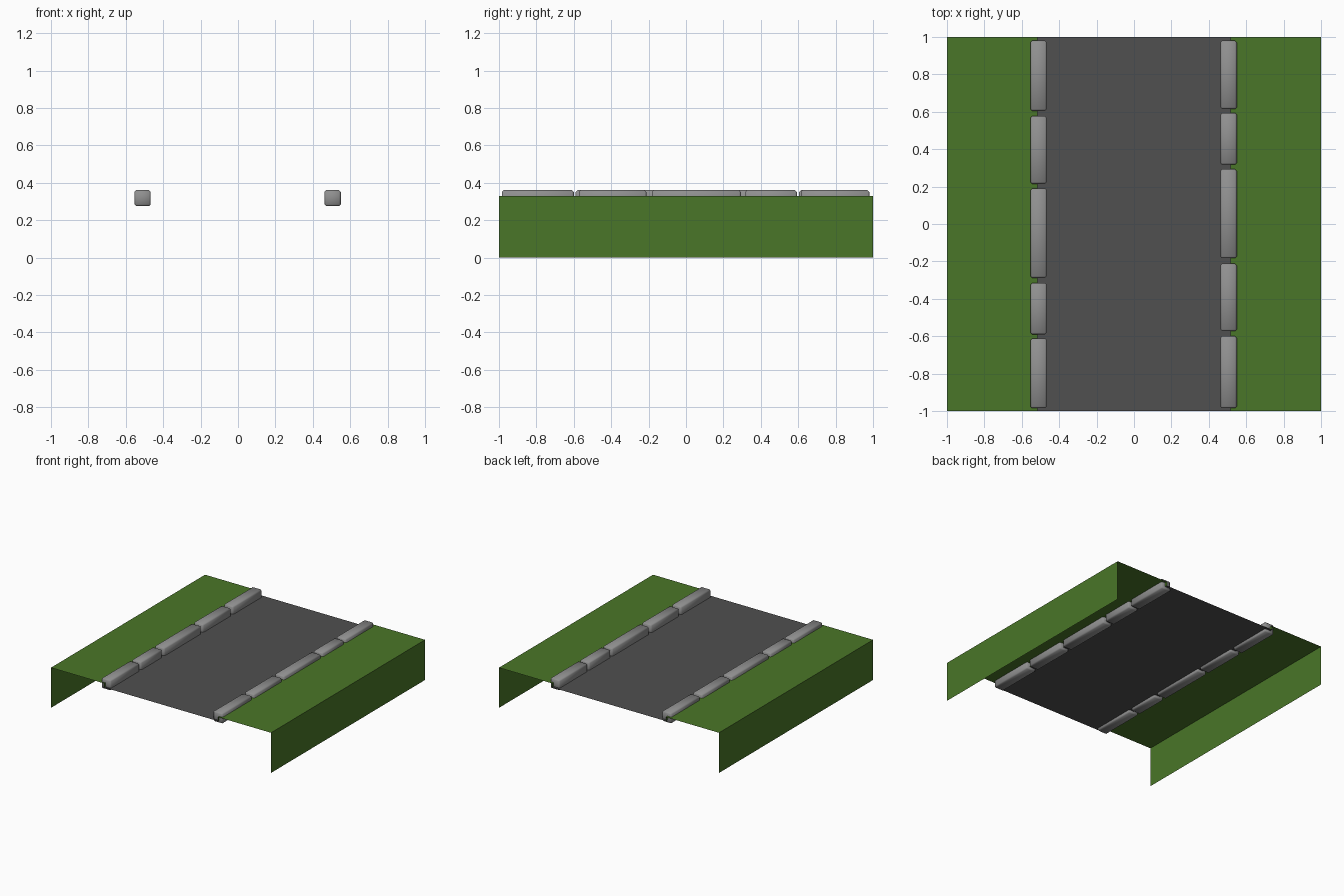
import bpy, bmesh

if "Cube" in bpy.data.objects:
    bpy.data.objects.remove(bpy.data.objects["Cube"])

GRASS_Z, ROAD_Z, STEP_X = 0.33, 0.297, 0.517


def material(name, rgb):
    m = bpy.data.materials.new(name)
    m.diffuse_color = (*rgb, 1)
    m.use_nodes = True
    m.node_tree.nodes["Principled BSDF"].inputs["Base Color"].default_value = m.diffuse_color
    return m


grass = material("grass", (0.068, 0.18, 0.021))
asphalt = material("asphalt", (0.08, 0.08, 0.08))
stone = material("stone", (0.28, 0.28, 0.28))


def add_object(name, bm, mat):
    me = bpy.data.meshes.new(name)
    bm.to_mesh(me)
    bm.free()
    me.materials.append(mat)
    ob = bpy.data.objects.new(name, me)
    bpy.context.collection.objects.link(ob)
    return ob


def strip(name, profile, mat):
    """Sweep an open x/z profile along the full length of the road."""
    bm = bmesh.new()
    rows = [[bm.verts.new((x, y, z)) for x, z in profile] for y in (-1, 1)]
    for i in range(len(profile) - 1):
        bm.faces.new((rows[0][i], rows[0][i + 1], rows[1][i + 1], rows[1][i]))
    return add_object(name, bm, mat)


def curb_stone(name, x, y0, y1):
    """Rectangular stone with softened edges."""
    bm = bmesh.new()
    bmesh.ops.create_cube(bm, size=1)
    bmesh.ops.scale(bm, vec=(0.087, y1 - y0, 0.085), verts=bm.verts)
    bmesh.ops.translate(bm, vec=(x, (y0 + y1) / 2, 0.318), verts=bm.verts)
    bmesh.ops.bevel(bm, geom=bm.edges[:], offset=0.009, segments=1,
                    affect='EDGES')
    for f in bm.faces:
        f.smooth = True
    add_object(name, bm, stone)


# Road surface, slightly sunken between the verges
strip("road", [(-STEP_X, ROAD_Z), (STEP_X, ROAD_Z)], asphalt)

# Grass verges: outer wall, top, small step down to the road
verge = [(-1, 0), (-1, GRASS_Z), (-STEP_X, GRASS_Z), (-STEP_X, ROAD_Z)]
strip("left_verge", verge, grass)
strip("right_verge", [(-x, z) for x, z in reversed(verge)], grass)

# Curb stones of uneven length along each side
curbs = {
    "left": (-0.51, [(-0.985, -0.612), (-0.59, -0.315), (-0.288, 0.19),
                     (0.215, 0.577), (0.605, 0.98)]),
    "right": (0.506, [(-0.985, -0.6), (-0.573, -0.212), (-0.183, 0.293),
                      (0.317, 0.593), (0.615, 0.98)]),
}
for side, (x, spans) in curbs.items():
    for i, (y0, y1) in enumerate(spans, 1):
        curb_stone(f"{side}_curb_{i}", x, y0, y1)
